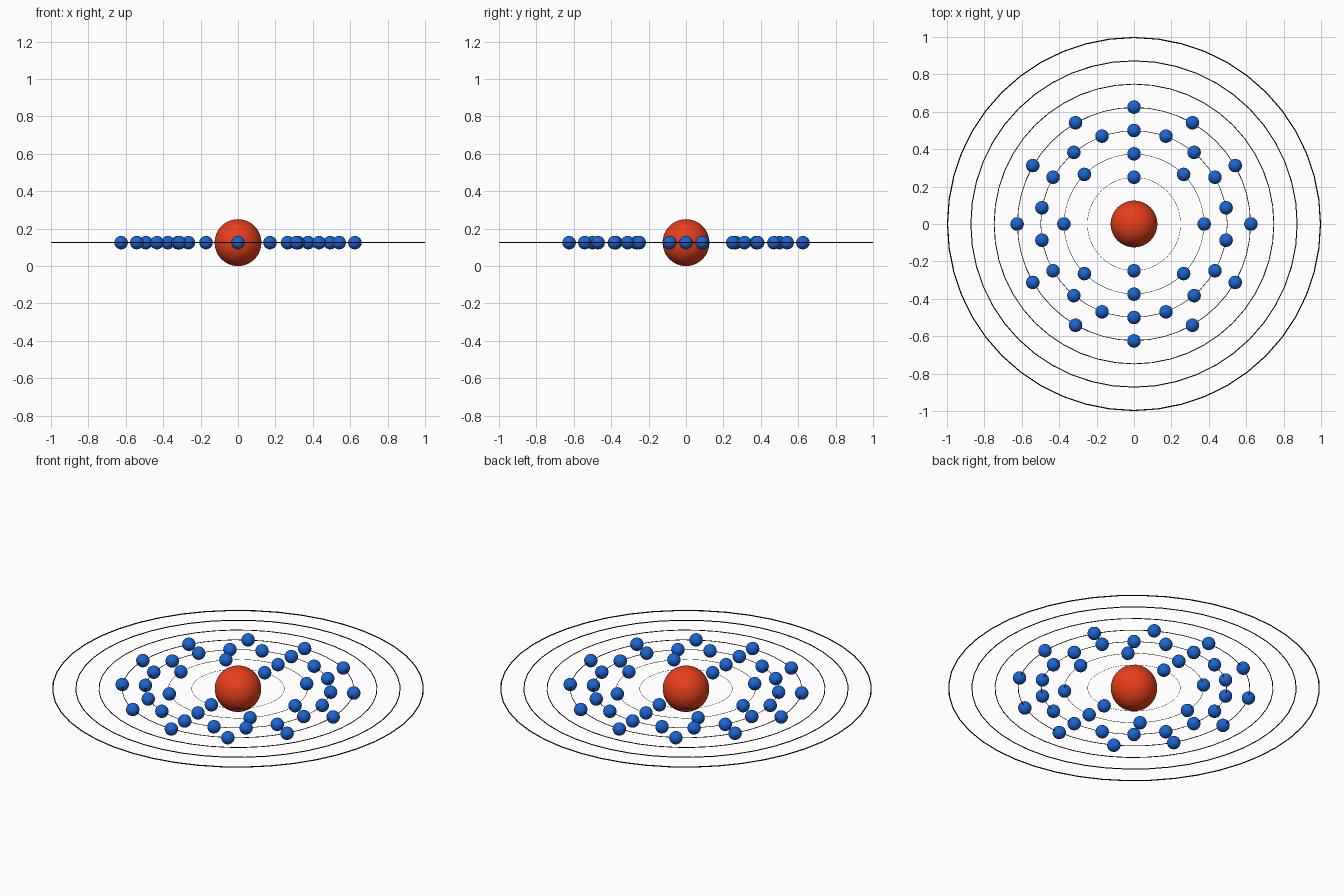
import bpy
from math import sin, cos, pi

if "Cube" in bpy.data.objects:
    bpy.data.objects.remove(bpy.data.objects["Cube"])

CENTRE_Z = 0.125
SHELL_STEP = 0.125


def material(name, color):
    mat = bpy.data.materials.new(name)
    mat.diffuse_color = color
    mat.use_nodes = True
    mat.node_tree.nodes["Principled BSDF"].inputs["Base Color"].default_value = mat.diffuse_color
    return mat


red = material("nucleus_red", (0.80, 0.05, 0.01, 1))
blue = material("electron_blue", (0.01, 0.13, 0.65, 1))
black = material("ring_black", (0.0, 0.0, 0.0, 1))


def finish(name, mat):
    obj = bpy.context.object
    obj.name = name
    obj.data.materials.append(mat)
    bpy.ops.object.shade_smooth()
    return obj


def ball(name, radius, location, mat, segments):
    bpy.ops.mesh.primitive_uv_sphere_add(
        segments=segments, ring_count=segments // 2, radius=radius, location=location)
    return finish(name, mat)


# Nucleus
ball("nucleus", 0.125, (0, 0, CENTRE_Z), red, 48)

# Seven orbit rings, each thicker in proportion to its radius
for i in range(1, 8):
    radius = SHELL_STEP * (i + 1)
    tube = 0.003 * radius
    bpy.ops.mesh.primitive_torus_add(
        major_radius=radius - tube, minor_radius=tube,
        major_segments=48, minor_segments=12, location=(0, 0, CENTRE_Z))
    finish(f"orbit_ring_{i}", black)

# Electrons evenly spaced on the inner four rings, first one at the back
for i, count in enumerate((2, 8, 18, 12), start=1):
    radius = SHELL_STEP * (i + 1)
    source = None
    for k in range(count):
        a = pi / 2 + 2 * pi * k / count
        place = (radius * cos(a), radius * sin(a), CENTRE_Z)
        name = f"electron_{i}_{k + 1}"
        if source is None:
            source = ball(name, 0.036, place, blue, 32)
        else:
            copy = source.copy()
            copy.name = name
            copy.location = place
            bpy.context.collection.objects.link(copy)
